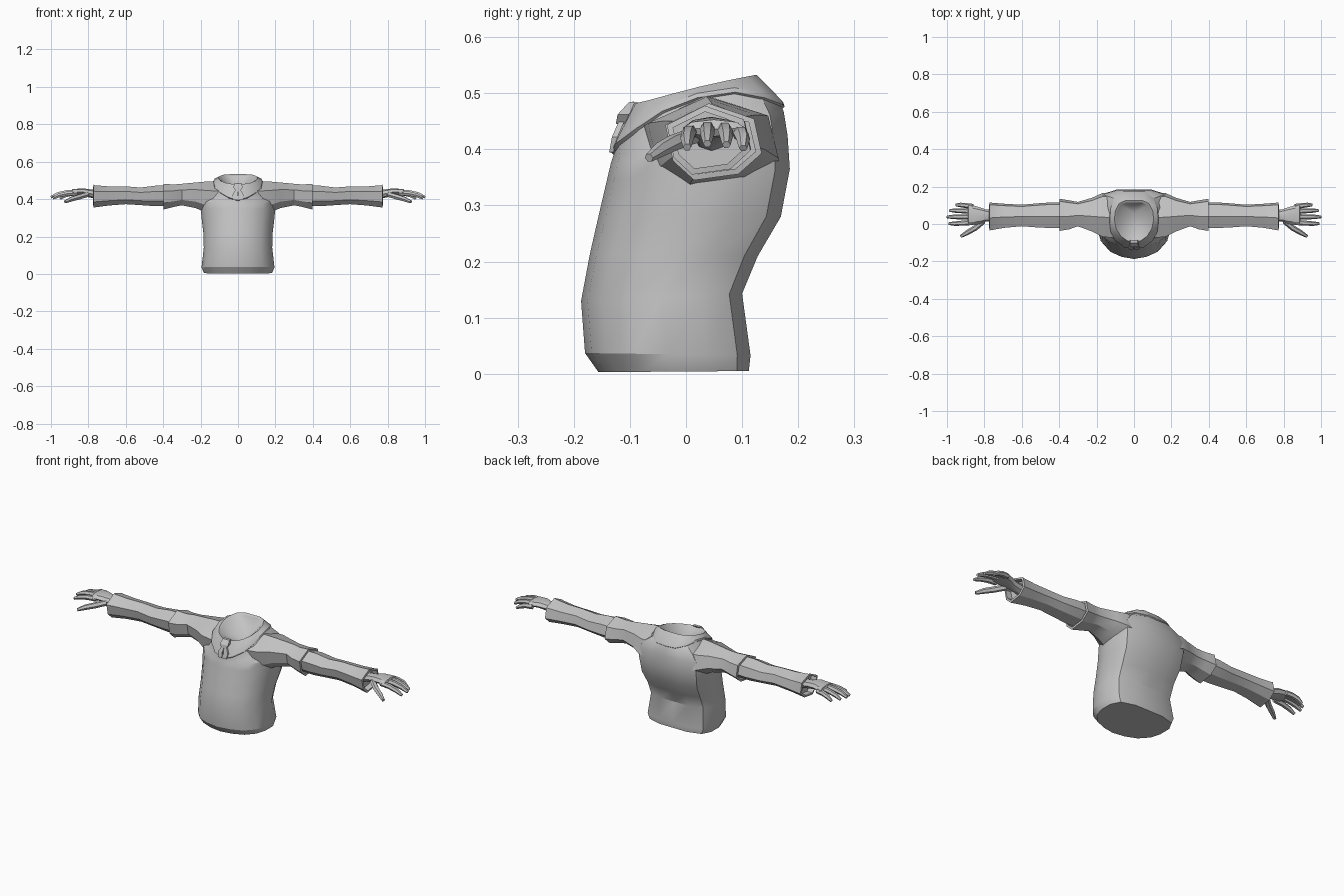
import bpy, bmesh, math
from mathutils import Vector

if "Cube" in bpy.data.objects:
    bpy.data.objects.remove(bpy.data.objects["Cube"])

grey = bpy.data.materials.new("soft grey")
grey.diffuse_color = (0.55, 0.55, 0.55, 1)
grey.use_nodes = True
grey.node_tree.nodes["Principled BSDF"].inputs["Base Color"].default_value = grey.diffuse_color


def loft(name, rings, start=None, end=None, mirror=False, angle=30):
    """Skin closed rings; start/end are optional fan points closing the ends."""
    bm = bmesh.new()
    loops = [[bm.verts.new(p) for p in r] for r in rings]
    n = len(loops[0])
    for a, b in zip(loops, loops[1:]):
        for i in range(n):
            bm.faces.new((a[i], a[(i + 1) % n], b[(i + 1) % n], b[i]))
    for loop, tip in ((loops[0], start), (loops[-1], end)):
        if tip:
            v = bm.verts.new(tip)
            for i in range(n):
                bm.faces.new((loop[i], loop[(i + 1) % n], v))
    bmesh.ops.recalc_face_normals(bm, faces=bm.faces)
    me = bpy.data.meshes.new(name)
    bm.to_mesh(me)
    bm.free()
    me.materials.append(grey)
    ob = bpy.data.objects.new(name, me)
    bpy.context.collection.objects.link(ob)
    bpy.ops.object.select_all(action='DESELECT')
    ob.select_set(True)
    bpy.context.view_layer.objects.active = ob
    bpy.ops.object.shade_smooth_by_angle(angle=math.radians(angle))
    if mirror:
        ob.modifiers.new("mirror", 'MIRROR').use_mirror_merge = False
    return ob


def whole(half):
    """Complete a front-to-back half outline with its mirrored side."""
    return half + [(-x, y, z) for x, y, z in half[-2:0:-1]]


# Torso: rounded front, flatter back
XF = (0, .36, .68, .91, 1, 1, .86, .45, 0)
YF = (0, .04, .13, .3, .5, .74, .92, 1, 1)


def body_ring(zf, zb, front, back, w):
    return whole([(w * a, front + (back - front) * t, zf + (zb - zf) * t)
                  for a, t in zip(XF, YF)])


# Collar base and rim outlines, front to back
base = whole([(0, -.128, .395), (.05, -.12, .41), (.095, -.085, .437),
              (.12, -.04, .468), (.127, .02, .492), (.122, .085, .502),
              (.1, .135, .492), (.055, .168, .479), (0, .17, .476)])
rim = whole([(0, -.098, .478), (.035, -.09, .482), (.07, -.065, .488),
             (.095, -.025, .499), (.105, .025, .512), (.1, .07, .522),
             (.08, .11, .53), (.045, .126, .533), (0, .126, .533)])

torso = [body_ring(*r) for r in (
    (.003, .005, -.156, .112, .182), (.037, .033, -.18, .115, .195),
    (.13, .143, -.187, .1, .183), (.215, .21, -.171, .128, .184),
    (.285, .28, -.155, .169, .193), (.345, .365, -.141, .185, .2),
    (.375, .425, -.134, .181, .2), (.387, .468, -.13, .174, .165))]
loft("torso", torso + [base], start=(0, -.02, .004))


def scaled(loop, s, dz):
    return [(x * s, .02 + (y - .02) * s, z + dz) for x, y, z in loop]


# Collar: folded band leaning in to the rim, with the neck hollow inside
loft("collar", [scaled(base, .98, -.008), scaled(base, 1.04, 0),
                scaled(base, 1.02, .008), rim,
                scaled(rim, .9, -.006)], end=(0, .06, .42))


def rect(cx, cy, cz, w, d):
    return [(cx - w, cy - d, cz), (cx + w, cy - d, cz),
            (cx + w, cy + d, cz), (cx - w, cy + d, cz)]


# Neck tie: knot and two short tails
loft("tie_knot", [rect(0, -.094, .484, .02, .008), rect(0, -.112, .462, .024, .01),
                  rect(0, -.116, .446, .013, .009)],
     start=(0, -.094, .485), end=(0, -.117, .444))
loft("tie_tail", [rect(.006, -.114, .452, .007, .005), rect(.017, -.127, .422, .013, .005),
                  rect(.014, -.133, .395, .011, .004)],
     start=(.006, -.114, .453), end=(.014, -.133, .394), mirror=True)

# Sleeves: seven-sided tubes along x
SECTION = ((0, .72), (.45, 1), (.92, .8), (1, .35), (.76, .08), (.3, 0), (.08, .25))


def sleeve_ring(x, y0, y1, z0, z1):
    return [(x, y0 + (y1 - y0) * a, z0 + (z1 - z0) * b) for a, b in SECTION]


def sleeve(name, rows):
    x, y0, y1, z0, z1 = rows[-1]
    t = .011                                    # turned-in cuff
    rows = rows + [(x + .002, y0 + t, y1 - t, z0 + t, z1 - t),
                   (x - .03, y0 + t, y1 - t, z0 + t, z1 - t)]
    loft(name, [sleeve_ring(*r) for r in rows],
         end=(x - .03, (y0 + y1) / 2, (z0 + z1) / 2), mirror=True)


sleeve("upper_sleeve", [(.1, -.075, .165, .3, .497), (.17, -.068, .165, .325, .494),
                        (.225, -.04, .14, .352, .489), (.3, -.012, .118, .367, .482),
                        (.345, -.028, .126, .358, .478), (.397, -.037, .135, .345, .482)])
sleeve("lower_sleeve", [(.36, -.02, .115, .364, .472), (.44, -.022, .116, .362, .472),
                        (.52, -.018, .11, .368, .462), (.6, -.012, .103, .373, .468),
                        (.69, -.02, .108, .366, .468), (.765, -.033, .114, .356, .474),
                        (.772, -.034, .115, .355, .478)])


# Hands: flattened palm, four fingers curving down, and a thumb
def oval(x, y, z, w, h, n=8):
    return [(x, y + w * math.cos(2 * math.pi * i / n),
             z + h * math.sin(2 * math.pi * i / n)) for i in range(n)]


loft("palm", [oval(.73, .045, .42, .03, .025), oval(.79, .045, .43, .032, .022),
              oval(.83, .045, .438, .046, .02), (oval(.885, .05, .438, .056, .015))],
     start=(.73, .045, .42), end=(.895, .05, .436), mirror=True)


def digit(name, path, radius):
    rings = []
    for i, p in enumerate(path):
        a, b = Vector(path[max(i - 1, 0)]), Vector(path[min(i + 1, len(path) - 1)])
        d = (b - a).normalized()
        side = d.cross(Vector((0, 0, 1))).normalized()
        up = side.cross(d)
        r = radius * (1, 1, .9, .55)[i]
        rings.append([Vector(p) + r * (side * math.cos(k * math.pi / 3)
                                       + up * math.sin(k * math.pi / 3)) for k in range(6)])
    loft(name, rings, start=path[0], end=path[-1], mirror=True, angle=40)


for name, y, spread, tip, z in (("index_finger", .008, -.006, .99, .432),
                                ("middle_finger", .038, 0, 1.0, .438),
                                ("ring_finger", .068, .004, .985, .436),
                                ("little_finger", .094, .008, .952, .43)):
    s = tip - .86
    digit(name, [(.86, y, z), (.86 + s * .4, y + spread * .5, z - .002),
                 (.86 + s * .75, y + spread, z - .012), (tip, y + spread, z - .028)], .0135)
digit("thumb", [(.805, .015, .425), (.85, -.022, .412),
                (.89, -.045, .4), (.925, -.066, .385)], .015)
